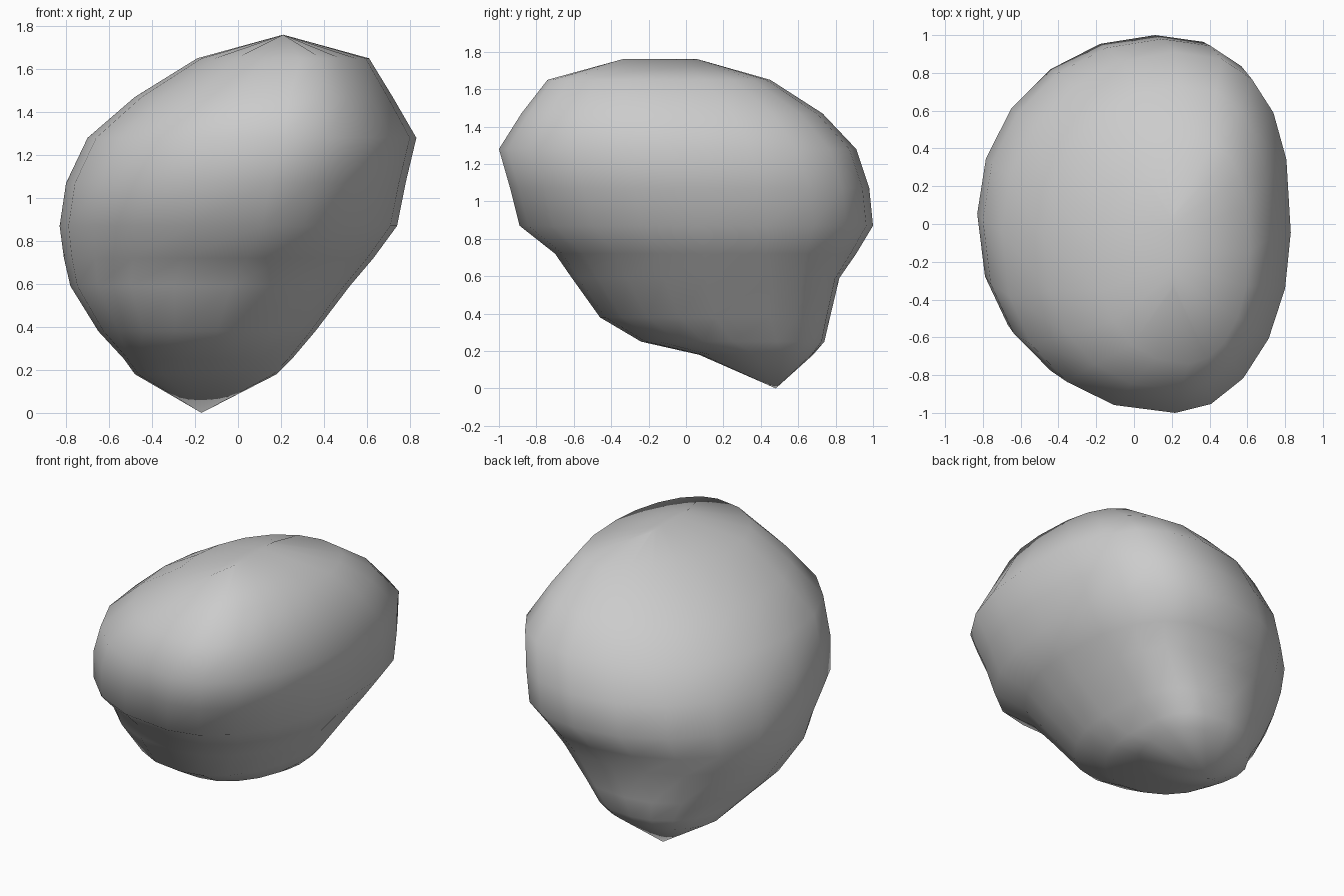
import bpy, bmesh, math

if "Cube" in bpy.data.objects:
    bpy.data.objects.remove(bpy.data.objects["Cube"])

# Horizontal slices of the boulder: z, x min, x max, y min, y max
SLICES = [
    (0.00, -0.17, -0.17, 0.48, 0.48),
    (0.18, -0.48, 0.18, 0.07, 0.68),
    (0.25, -0.53, 0.25, -0.24, 0.74),
    (0.38, -0.65, 0.36, -0.46, 0.77),
    (0.59, -0.78, 0.52, -0.61, 0.82),
    (0.72, -0.81, 0.63, -0.70, 0.91),
    (0.87, -0.83, 0.74, -0.89, 1.00),
    (1.07, -0.80, 0.78, -0.94, 0.98),
    (1.28, -0.70, 0.83, -1.00, 0.91),
    (1.47, -0.48, 0.72, -0.88, 0.73),
    (1.65, -0.19, 0.61, -0.74, 0.45),
    (1.76, 0.21, 0.21, -0.35, 0.07),
]
SIDES = 20


def spow(v, e):
    return math.copysign(abs(v) ** e, v) if abs(v) > 1e-6 else 0.0


def slice_point(z, x0, x1, y0, y1, a):
    """Point on a rounded slice whose front and back ends lean to the right."""
    c, s = math.cos(a), math.sin(a)
    if c > 0 and s > 0:
        n = 2.6 if z > 0.7 else 3.2      # full back right corner
    elif c < 0 and s < 0:
        n = 2.25                         # front left corner
    else:
        n = 2.0
    px = (x0 + x1) / 2 + 0.1 * min(1, z / 0.8) * (x1 - x0)
    half = x1 - px if c > 0 else px - x0
    x = px + half * spow(c, 2 / n)
    y = (y0 + y1) / 2 + (y1 - y0) / 2 * spow(s, 2 / n)
    return x, y, z


# Boulder: slices lofted into one closed skin
bm = bmesh.new()
rings = [[bm.verts.new(slice_point(*sl, 2 * math.pi * i / SIDES))
          for i in range(SIDES)] for sl in SLICES]
for lo, hi in zip(rings, rings[1:]):
    for i in range(SIDES):
        j = (i + 1) % SIDES
        bm.faces.new((lo[i], lo[j], hi[j], hi[i]))

# Close the bottom tip and the top ridge
bmesh.ops.remove_doubles(bm, verts=rings[0], dist=0.001)
top = rings[-1]
half = SIDES // 2
bmesh.ops.weld_verts(bm, targetmap={
    top[i]: top[(half - i) % SIDES]
    for i in range(SIDES) if math.cos(2 * math.pi * i / SIDES) < -1e-6})
bmesh.ops.remove_doubles(bm, verts=bm.verts, dist=0.02)
bmesh.ops.recalc_face_normals(bm, faces=bm.faces)

# Smooth shading over the coarse skin
for f in bm.faces:
    f.smooth = True
mesh = bpy.data.meshes.new("boulder")
bm.to_mesh(mesh)
bm.free()
boulder = bpy.data.objects.new("boulder", mesh)
bpy.context.collection.objects.link(boulder)
